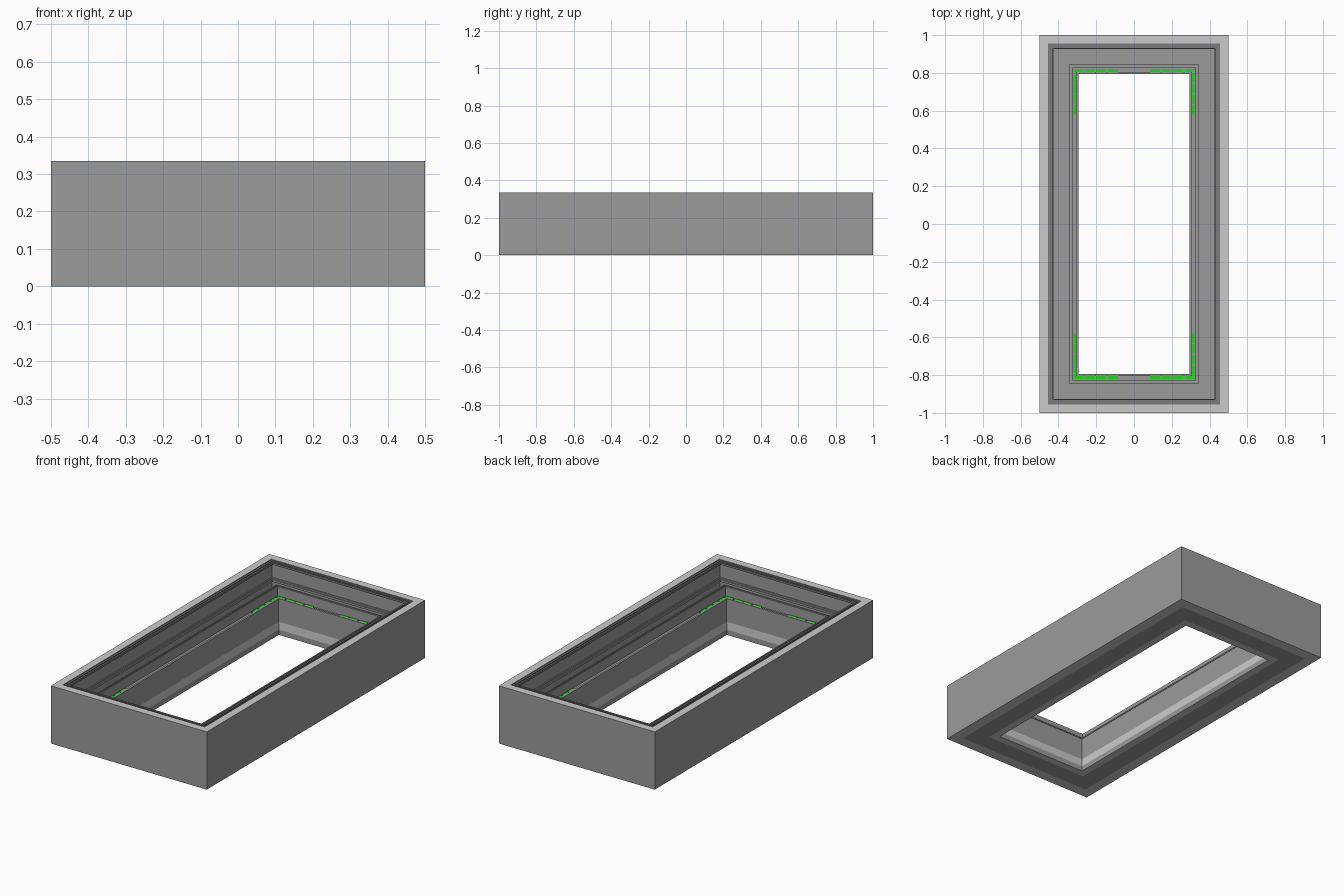
import bpy, bmesh

if "Cube" in bpy.data.objects:
    bpy.data.objects.remove(bpy.data.objects["Cube"])

HX, HY = 0.5, 1.0  # outer half sizes
FLOOR = 0.02       # height of the trough floor


def material(name, rgb):
    m = bpy.data.materials.new(name)
    m.diffuse_color = (*rgb, 1)
    m.use_nodes = True
    m.node_tree.nodes["Principled BSDF"].inputs["Base Color"].default_value = m.diffuse_color
    return m


body = material("body_grey", (0.33, 0.33, 0.33))
pale = material("pale_grey", (0.8, 0.8, 0.8))
groove = material("groove_grey", (0.2, 0.2, 0.2))
green = material("green_light", (0.01, 0.7, 0.01))


def finish(name, bm, mats):
    bmesh.ops.recalc_face_normals(bm, faces=bm.faces)
    me = bpy.data.meshes.new(name)
    bm.to_mesh(me)
    bm.free()
    for m in mats:
        me.materials.append(m)
    ob = bpy.data.objects.new(name, me)
    bpy.context.collection.objects.link(ob)
    return ob


def mitred_ring(name, profile, mats, pale_sides=()):
    """Sweep a closed (inset, height) profile round the rectangle;
    the profile sides listed in pale_sides use the second material."""
    bm = bmesh.new()
    corners = [(1, 1), (-1, 1), (-1, -1), (1, -1)]
    rings = [[bm.verts.new((sx * (HX - d), sy * (HY - d), z)) for d, z in profile]
             for sx, sy in corners]
    n = len(profile)
    for c in range(4):
        a, b = rings[c], rings[(c + 1) % 4]
        for i in range(n):
            j = (i + 1) % n
            f = bm.faces.new((a[i], a[j], b[j], b[i]))
            f.material_index = 1 if i in pale_sides else 0
    return finish(name, bm, mats)


def add_box(bm, x0, x1, y0, y1, z0, z1):
    for v in bmesh.ops.create_cube(bm, size=1)["verts"]:
        v.co.x = x0 if v.co.x < 0 else x1
        v.co.y = y0 if v.co.y < 0 else y1
        v.co.z = z0 if v.co.z < 0 else z1


# Outer wall with pale top rim, lower moulding and pale underside border
mitred_ring("outer_wall", [
    (0, 0), (0, 0.335), (0.045, 0.335), (0.045, 0.320), (0.062, 0.320),
    (0.062, 0.242), (0.068, 0.242), (0.068, 0.234), (0.074, 0.234), (0.074, 0.222),
    (0.062, 0.222), (0.062, 0)], [body, pale], (1, 11))

# Dark stepped lip just inside the rim
mitred_ring("rim_lip", [
    (0.045, 0.320), (0.045, 0.330), (0.055, 0.330), (0.055, 0.326), (0.062, 0.326),
    (0.062, 0.332), (0.072, 0.332), (0.072, 0.320)], [groove])

# Trough floor between the outer and inner walls
mitred_ring("trough_floor", [(0.062, 0), (0.062, FLOOR), (0.164, FLOOR), (0.164, 0)], [body])

# Inner wall: beaded top, light groove, lip, lower wall with a pale band
mitred_ring("inner_wall", [
    (0.164, 0), (0.164, 0.245), (0.156, 0.245), (0.156, 0.260), (0.162, 0.260),
    (0.162, 0.254), (0.168, 0.254), (0.168, 0.260), (0.174, 0.260), (0.174, 0.203),
    (0.195, 0.203), (0.195, 0.211), (0.207, 0.211), (0.207, 0.204), (0.204, 0.204),
    (0.204, 0.075), (0.206, 0.030), (0.206, 0)], [body, pale], (15, 17))

# Green light segments in the groove, wrapping each corner
bm = bmesh.new()
d0, d1, z0, z1 = 0.179, 0.194, 0.203, 0.209
count, gap = 4, 0.006
for i in range(count):
    xs, xe = 0.08, HX - d0
    step = (xe - xs) / count
    xa, xb = xs + i * step + gap, xs + (i + 1) * step
    ys, ye = 0.58, HY - d1
    step = (ye - ys) / count
    ya, yb = ys + i * step, ys + (i + 1) * step - gap
    add_box(bm, xa, xb, HY - d1, HY - d0, z0, z1)
    add_box(bm, HX - d1, HX - d0, ya, yb, z0, z1)
lights = finish("corner_lights", bm, [green])
mirror = lights.modifiers.new("mirror", "MIRROR")
mirror.use_axis = (True, True, False)
